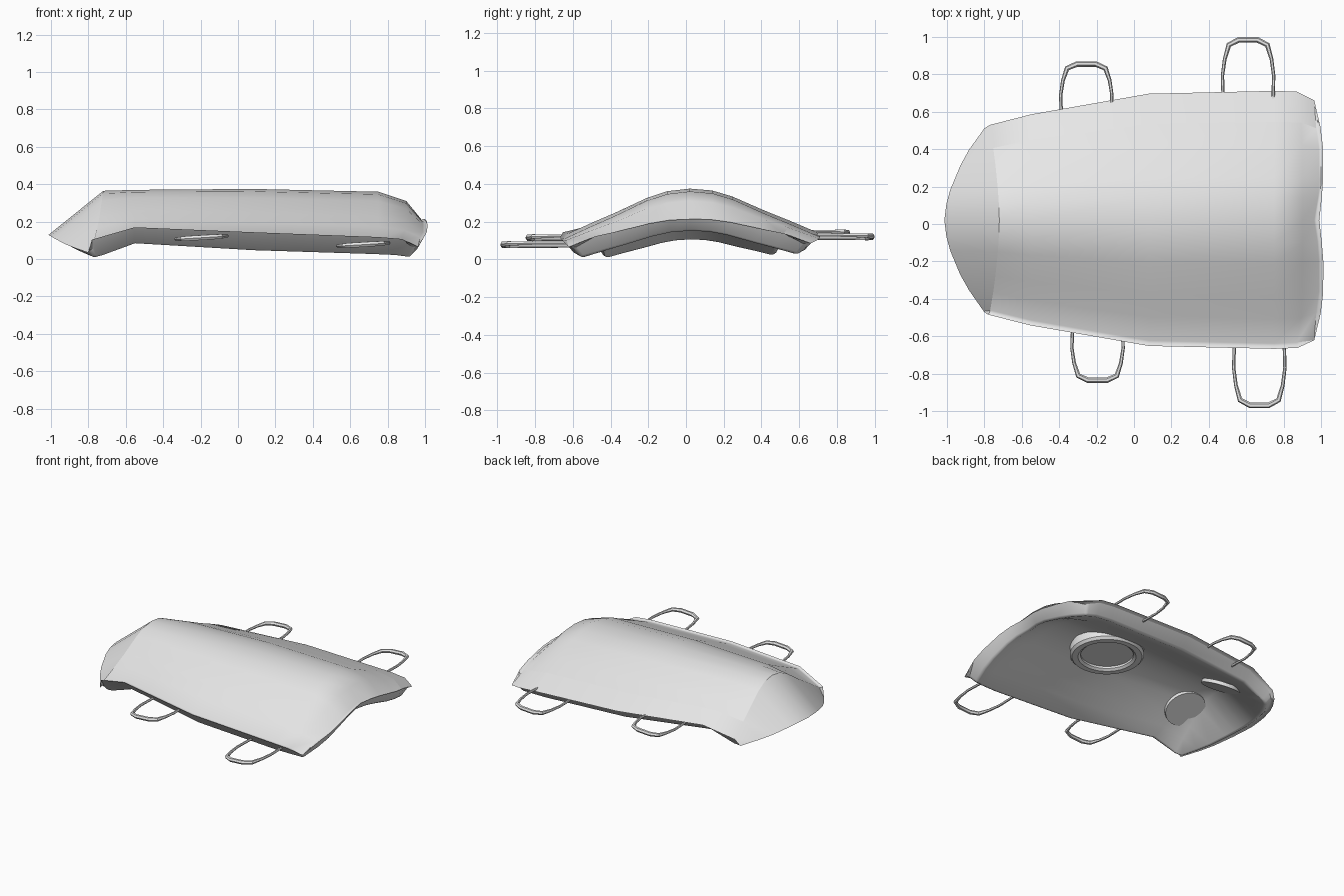
import bpy, bmesh, math
from mathutils import Matrix

cube = bpy.data.objects.get("Cube")
if cube:
    bpy.data.objects.remove(cube, do_unlink=True)

grey = bpy.data.materials.new("light grey")
grey.use_nodes = True
grey.diffuse_color = (0.8, 0.8, 0.8, 1)
grey.node_tree.nodes["Principled BSDF"].inputs["Base Color"].default_value = (0.8, 0.8, 0.8, 1)


def add_object(name, bm):
    bmesh.ops.recalc_face_normals(bm, faces=bm.faces)
    mesh = bpy.data.meshes.new(name)
    bm.to_mesh(mesh)
    bm.free()
    mesh.materials.append(grey)
    obj = bpy.data.objects.new(name, mesh)
    bpy.context.collection.objects.link(obj)
    return obj


def smooth(obj, angle):
    bpy.ops.object.select_all(action="DESELECT")
    obj.select_set(True)
    bpy.context.view_layer.objects.active = obj
    bpy.ops.object.shade_smooth_by_angle(angle=math.radians(angle))


# Arched shell: stations are x at crest, x at edge, half width, crest z, edge z
OUTER = [(-1.0, -0.80, 0.48, 0.14, 0.06), (-0.72, -0.77, 0.495, 0.365, 0.10),
         (-0.55, -0.55, 0.55, 0.37, 0.165), (0.08, 0.08, 0.66, 0.375, 0.14),
         (0.75, 0.75, 0.675, 0.36, 0.115), (0.90, 0.87, 0.67, 0.31, 0.105),
         (0.98, 0.95, 0.63, 0.20, 0.085)]
INNER = [(-0.95, -0.77, 0.44, 0.10, 0.01), (-0.68, -0.72, 0.45, 0.265, 0.02),
         (-0.55, -0.55, 0.47, 0.27, 0.085), (0.08, 0.08, 0.58, 0.275, 0.05),
         (0.72, 0.72, 0.60, 0.26, 0.03), (0.86, 0.84, 0.59, 0.20, 0.025),
         (0.94, 0.92, 0.57, 0.145, 0.014)]
HALF = [(0, 1), (0.18, 0.95), (0.34, 0.81), (0.6, 0.48), (0.78, 0.27), (1, 0)]
PROFILE = [(-v, f) for v, f in reversed(HALF[1:])] + HALF


def surface(bm, stations):
    rows = []
    for xc, xe, w, zc, ze in stations:
        row = []
        for v, f in PROFILE:
            a = abs(v)
            x = xc + (xe - xc) * a ** (6 if xc > 0 else 1.7)
            if xc > 0.9:
                x += 0.025 * math.sin(math.pi * a)
            y = v * w
            row.append(bm.verts.new((x, y + 0.02, ze + (zc - ze) * f + 0.015 * y)))
        rows.append(row)
    for r, s in zip(rows, rows[1:]):
        for i in range(len(r) - 1):
            bm.faces.new((r[i], r[i + 1], s[i + 1], s[i]))
    side_a = [r[0] for r in rows]
    side_b = [r[-1] for r in rows]
    return rows[0] + side_b[1:] + rows[-1][-2::-1] + side_a[-2:0:-1]


bm = bmesh.new()
top_rim = surface(bm, OUTER)
under_rim = surface(bm, INNER)
n = len(top_rim)
for i in range(n):
    j = (i + 1) % n
    bm.faces.new((top_rim[i], top_rim[j], under_rim[j], under_rim[i]))
# Rounded rim
bm.normal_update()
rim = set(top_rim + under_rim)
sharp = [e for e in bm.edges if e.verts[0] in rim and e.verts[1] in rim
         and e.calc_face_angle(0) > math.radians(38)]
bmesh.ops.bevel(bm, geom=sharp, offset=0.018, segments=2, profile=0.5,
                affect="EDGES", clamp_overlap=True)
shell = add_object("arched_shell", bm)
smooth(shell, 50)


# Grab handles: centre x, side, root y, tip y, outer z
def handle(name, cx, side, root, tip, z):
    reach = tip - root
    half = [(0.132, 0, 0.009), (0.137, 0.45, 0.009), (0.125, 0.7, 0.010),
            (0.103, 0.91, 0.014), (0.05, 0.985, 0.015)]
    pts = half + [(-a, b, r) for a, b, r in reversed(half)]
    curve = bpy.data.curves.new(name, "CURVE")
    curve.dimensions = "3D"
    curve.bevel_depth = 1.0
    curve.bevel_resolution = 1
    curve.use_fill_caps = True
    spline = curve.splines.new("POLY")
    spline.points.add(len(pts) - 1)
    for p, (a, b, r) in zip(spline.points, pts):
        p.co = (cx + a, side * (root + reach * b - 0.01), z + 0.06 * a, 1)
        p.radius = r
    curve.materials.append(grey)
    obj = bpy.data.objects.new(name, curve)
    bpy.context.collection.objects.link(obj)
    bpy.ops.object.select_all(action="DESELECT")
    obj.select_set(True)
    bpy.context.view_layer.objects.active = obj
    bpy.ops.object.convert(target="MESH")
    smooth(bpy.context.object, 40)


handle("back_right_handle", -0.255, 1, 0.56, 0.87, 0.14)
handle("back_left_handle", 0.61, 1, 0.64, 1.0, 0.12)
handle("front_right_handle", -0.195, -1, 0.53, 0.85, 0.115)
handle("front_left_handle", 0.67, -1, 0.61, 0.985, 0.078)

# Large recessed ring under the crest
bm = bmesh.new()
section = [(0, 0.27), (0.25, 0.27), (0.25, 0.205), (0.235, 0.187), (0.195, 0.187),
           (0.178, 0.2), (0.178, 0.215), (0, 0.215)]
verts = [bm.verts.new((r, 0, z)) for r, z in section]
edges = [bm.edges.new(p) for p in zip(verts, verts[1:])]
bmesh.ops.spin(bm, geom=verts + edges, cent=(0, 0, 0), axis=(0, 0, 1),
               angle=2 * math.pi, steps=32)
bmesh.ops.remove_doubles(bm, verts=bm.verts, dist=0.0005)
bmesh.ops.translate(bm, verts=bm.verts, vec=(0.27, 0.04, 0))
smooth(add_object("underside_ring", bm), 30)

# Pair of small discs on the inner flanks
for name, side in (("back_disc", 1), ("front_disc", -1)):
    bm = bmesh.new()
    place = Matrix.Translation((-0.59, 0.02 + side * 0.19, 0.2)) @ \
        Matrix.Rotation(-side * math.radians(26), 4, "X")
    bmesh.ops.create_cone(bm, cap_ends=True, segments=32, radius1=0.14,
                          radius2=0.14, depth=0.025, matrix=place)
    smooth(add_object("underside_" + name, bm), 30)
